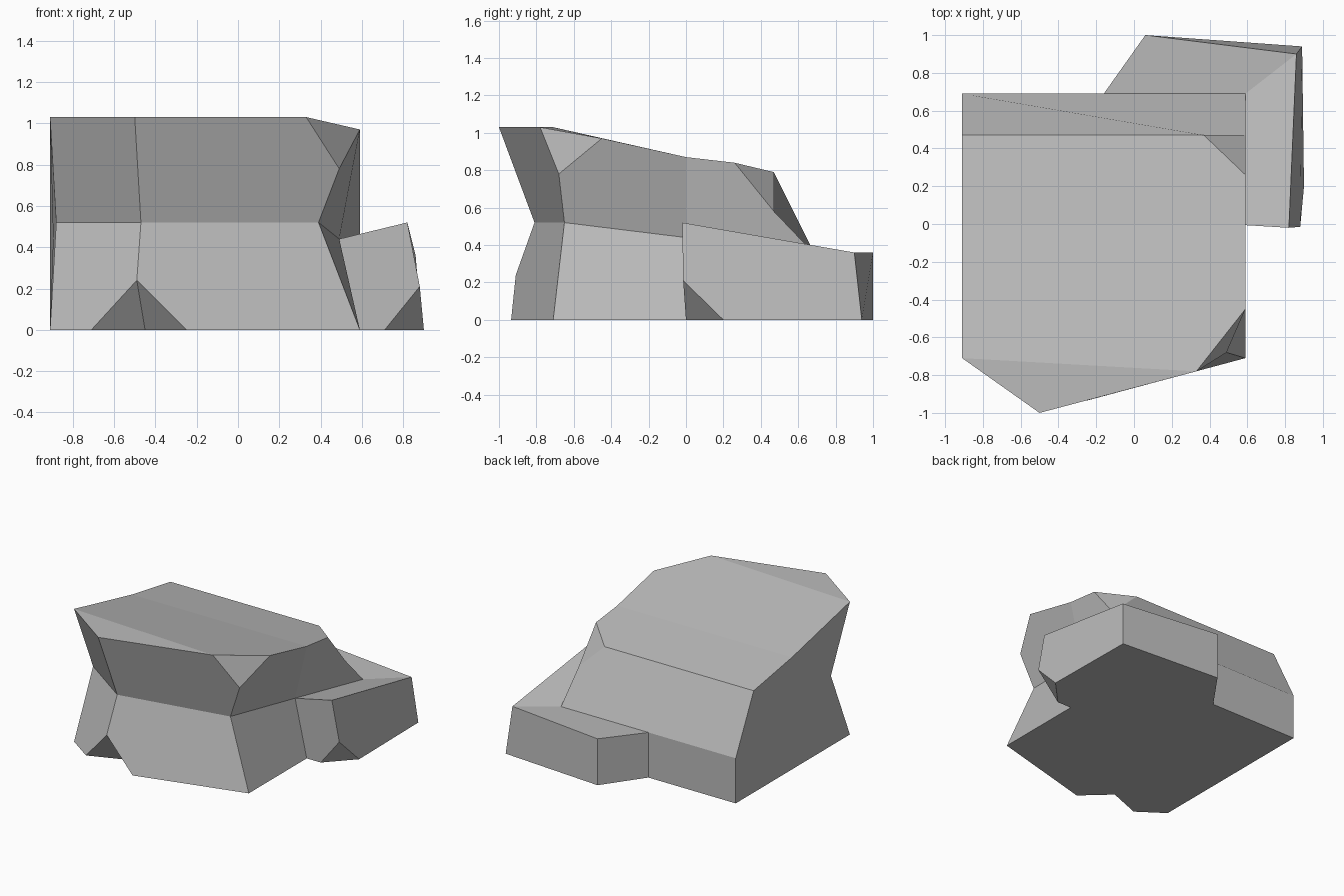
import bpy, bmesh
from mathutils import Vector

cube = bpy.data.objects.get("Cube")
if cube:
    bpy.data.objects.remove(cube, do_unlink=True)

stone = bpy.data.materials.new("stone_grey")
stone.use_nodes = True
stone.diffuse_color = (0.5, 0.5, 0.5, 1)
stone.node_tree.nodes["Principled BSDF"].inputs["Base Color"].default_value = (0.5, 0.5, 0.5, 1)


def loft(bm, rings):
    """Skin stacked rings and cap the bottom; returns the vertex rings."""
    rows = [[bm.verts.new(p) for p in ring] for ring in rings]
    for low, high in zip(rows, rows[1:]):
        for i in range(len(low)):
            j = (i + 1) % len(low)
            bm.faces.new((low[i], low[j], high[j], high[i]))
    bm.faces.new(rows[0][::-1])
    return rows


def chip(bm, corner, points, dent=None):
    """Break a three-edged corner off at the given points, or dent a base corner inwards."""
    cuts = []
    for edge in list(corner.link_edges):
        way = (edge.other_vert(corner).co - corner.co).normalized()
        goal = max(points, key=lambda p: (Vector(p) - corner.co).normalized().dot(way))
        vert = bmesh.utils.edge_split(edge, corner, 0.3)[1]
        vert.co = goal
        cuts.append(vert)
    for face in list(corner.link_faces):
        if dent and all(v.co.z < 0.001 for v in face.verts):
            continue
        a, b = [v for v in cuts if v in face.verts]
        bmesh.utils.face_split(face, a, b)
    if dent:
        corner.co = dent
    else:
        bmesh.ops.dissolve_verts(bm, verts=[corner])
    return cuts


def finish(bm, name):
    bmesh.ops.recalc_face_normals(bm, faces=bm.faces)
    mesh = bpy.data.meshes.new(name)
    bm.to_mesh(mesh)
    bm.free()
    mesh.materials.append(stone)
    bpy.context.collection.objects.link(bpy.data.objects.new(name, mesh))


# Main boulder: base, pinched waist and overhanging top
bm = bmesh.new()
base, waist, top = loft(bm, [
    [(-.91, .69, 0), (-.91, 0, 0), (-.91, -.71, 0), (-.5, -1, 0),
     (.59, -.71, 0), (.59, 0, 0), (.59, .69, 0)],
    [(-.91, .69, .35), (-.895, 0, .445), (-.88, -.52, .52), (-.47, -.81, .52),
     (.39, -.65, .52), (.49, 0, .44), (.59, .69, .35)],
    [(-.91, .47, .79), (-.91, 0, .87), (-.91, -.71, 1.03), (-.5, -1, 1.03),
     (.59, -.71, 1.03), (.59, 0, .87), (.59, .47, .79)],
])
bm.faces.new((top[0], top[1], top[5], top[6]))
slab = bm.faces.new(top[1:6])

# Chipped corners: front top, back top, and the dent in the front base
cuts = chip(bm, top[4], [(.33, -.78, 1.03), (.59, -.45, .97), (.49, -.68, .78)])
chip(bm, top[6], [(.37, .47, .79), (.59, .26, .84), (.59, .47, .58)])
chip(bm, base[3], [(-.71, -.85, 0), (-.25, -.935, 0), (-.49, -.91, .24)],
     dent=(-.45, -.75, 0))

# Crease between the level front and the sloping top
front_cut = min(cuts, key=lambda v: v.co.x)
for face in list(front_cut.link_faces):
    if top[2] in face.verts:
        bmesh.utils.face_split(face, top[2], front_cut)
finish(bm, "main_boulder")

# Low side rock wrapped round the back corner
bm = bmesh.new()
base, top = loft(bm, [
    [(-.16, .69, 0), (.59, .69, 0), (.59, 0, 0), (.9, -.01, 0), (.89, .94, 0), (.06, 1, 0)],
    [(-.16, .69, .35), (.59, .69, .35), (.49, 0, .44), (.82, -.02, .52),
     (.86, .9, .36), (.06, 1, .36)],
])
bm.faces.new((top[0], top[1], top[4], top[5]))
bm.faces.new(top[1:5])
chip(bm, base[3], [(.71, 0, 0), (.9, .2, 0), (.88, -.015, .21)])
finish(bm, "side_rock")
